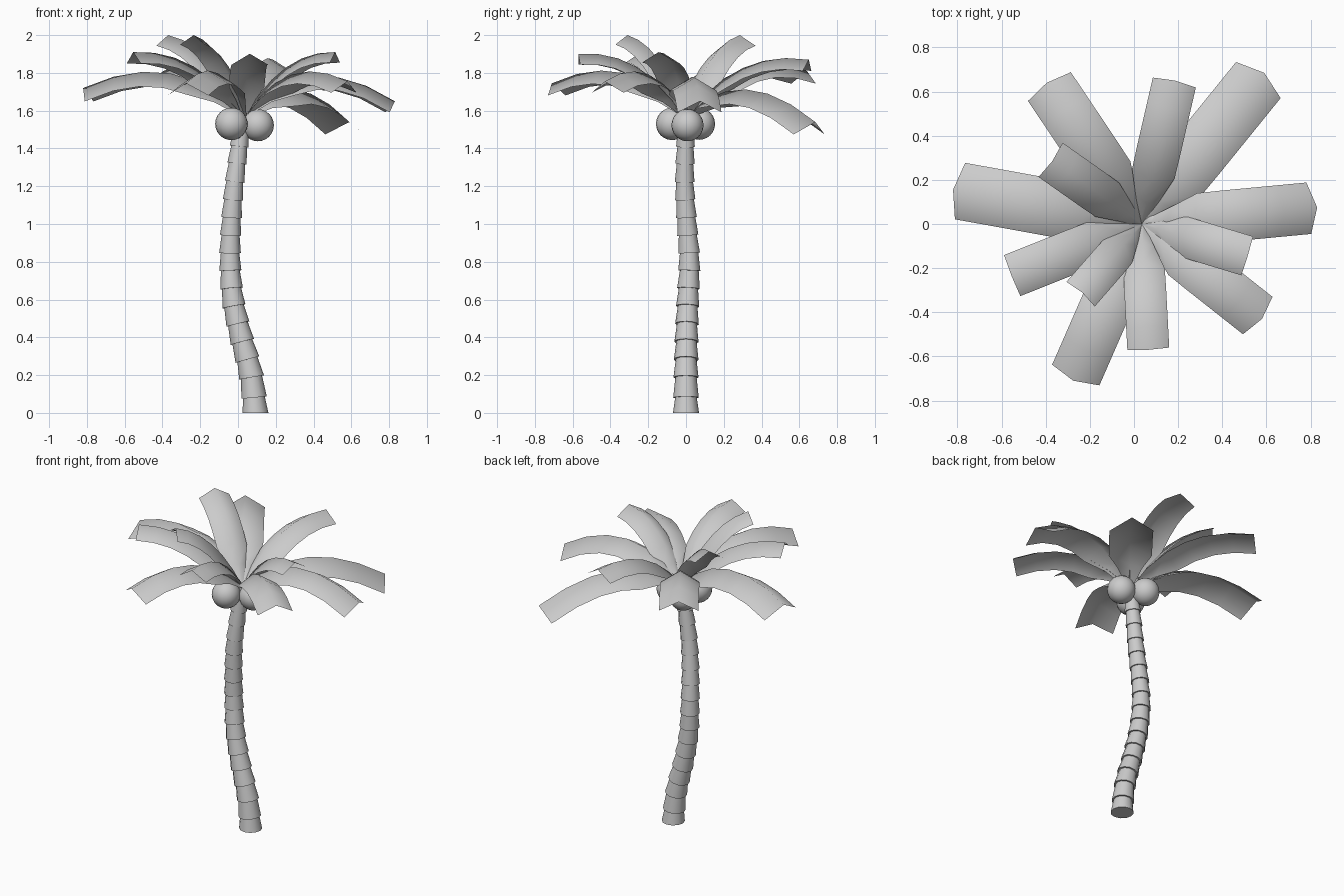
import bpy, bmesh, math
from mathutils import Vector

if "Cube" in bpy.data.objects:
    bpy.data.objects.remove(bpy.data.objects["Cube"])


def finish(bm, name, angle=50):
    me = bpy.data.meshes.new(name)
    bm.to_mesh(me)
    bm.free()
    ob = bpy.data.objects.new(name, me)
    bpy.context.collection.objects.link(ob)
    bpy.ops.object.select_all(action='DESELECT')
    ob.select_set(True)
    bpy.context.view_layer.objects.active = ob
    bpy.ops.object.shade_smooth_by_angle(angle=math.radians(angle))
    return ob


# Trunk: stacked tapering collars along a leaning S-curve
PATH = [Vector(p) for p in [
    (.092, 0, 0), (.07, 0, .2), (.017, .003, .4), (-.027, .01, .6), (-.042, .018, .8),
    (-.036, .005, 1.0), (-.02, -.007, 1.2), (.005, -.003, 1.4), (.025, 0, 1.56)]]


def trunk_point(t):
    f = min(max(t, 0), 1) * (len(PATH) - 1)
    i = min(int(f), len(PATH) - 2)
    u = f - i
    a, b, c, d = (PATH[min(max(i + k, 0), len(PATH) - 1)] for k in (-1, 0, 1, 2))
    return .5 * (2*b + (c - a)*u + (2*a - 5*b + 4*c - d)*u*u + (3*b - a - 3*c + d)*u**3)


SIDES, COLLARS = 12, 17
bm = bmesh.new()
rings = []
for k in range(COLLARS):
    for end, shrink in ((0, 1), (1, .83)):
        t = (k + end) / COLLARS
        c = trunk_point(t)
        d = (trunk_point(t + .02) - trunk_point(t - .02)).normalized()
        if t == 0:
            d = Vector((0, 0, 1))
        x = Vector((0, 1, 0)).cross(d).normalized()
        y = d.cross(x)
        r = (.069 - .022 * k / COLLARS) * shrink
        rings.append([bm.verts.new(c + r * (math.cos(a) * x + math.sin(a) * y))
                      for a in (2 * math.pi * j / SIDES for j in range(SIDES))])
for lo, hi in zip(rings, rings[1:]):
    for j in range(SIDES):
        n = (j + 1) % SIDES
        bm.faces.new((lo[j], lo[n], hi[n], hi[j]))
bm.faces.new(rings[0][::-1])
bm.faces.new(rings[-1])
finish(bm, "trunk", 35)

# Coconuts
for i, (pos, r) in enumerate([((-.035, -.073, 1.53), .086), ((.105, .008, 1.523), .085),
                              ((-.03, .07, 1.53), .084)]):
    bm = bmesh.new()
    bmesh.ops.create_uvsphere(bm, u_segments=20, v_segments=12, radius=r)
    bmesh.ops.translate(bm, verts=bm.verts, vec=pos)
    finish(bm, f"coconut_{i + 1}")


# Fronds: ridged strips arching from the crown to a blunt tip
def frond(name, tip, arch, half_width):
    base, tip = Vector((.035, 0, 1.57)), Vector(tip)
    ctrl = base.lerp(tip, .42)
    ctrl.z = arch
    side = (tip - base).cross(Vector((0, 0, 1))).normalized()
    bm = bmesh.new()
    rows, n = [], 6
    for k in range(n + 1):
        t = k / n
        p = (1-t)**2 * base + 2*t*(1-t) * ctrl + t*t * tip
        tangent = ((1-t) * (ctrl - base) + t * (tip - ctrl)).normalized()
        normal = side.cross(tangent)
        w = half_width * min(1, .12 + 2.6 * t)
        rows.append([bm.verts.new(p + s * w * side - abs(s) * .6 * w * normal)
                     for s in (-1, 0, 1)])
    for a, b in zip(rows, rows[1:]):
        for j in (0, 1):
            bm.faces.new((a[j], a[j + 1], b[j + 1], b[j]))
    finish(bm, name, 80)


# tip of the ridge, arch height, half width
FRONDS = [
    ((.83, .075, 1.65), 1.95, .117),
    ((.59, .685, 1.54), 1.87, .13),
    ((.185, .65, 1.87), 1.93, .10),
    ((-.395, .64, 1.81), 1.95, .117),
    ((-.37, .285, 2.0), 1.95, .095),
    ((-.82, .155, 1.72), 1.95, .13),
    ((-.555, -.235, 1.91), 1.93, .10),
    ((-.235, -.31, 2.0), 1.95, .085),
    ((-.275, -.71, 1.745), 1.94, .117),
    ((.065, -.57, 1.9), 1.93, .095),
    ((.58, -.43, 1.755), 1.92, .108),
    ((.515, -.145, 1.91), 1.92, .092),
]
for i, (tip, arch, w) in enumerate(FRONDS):
    frond(f"frond_{i + 1}", tip, arch, w)
